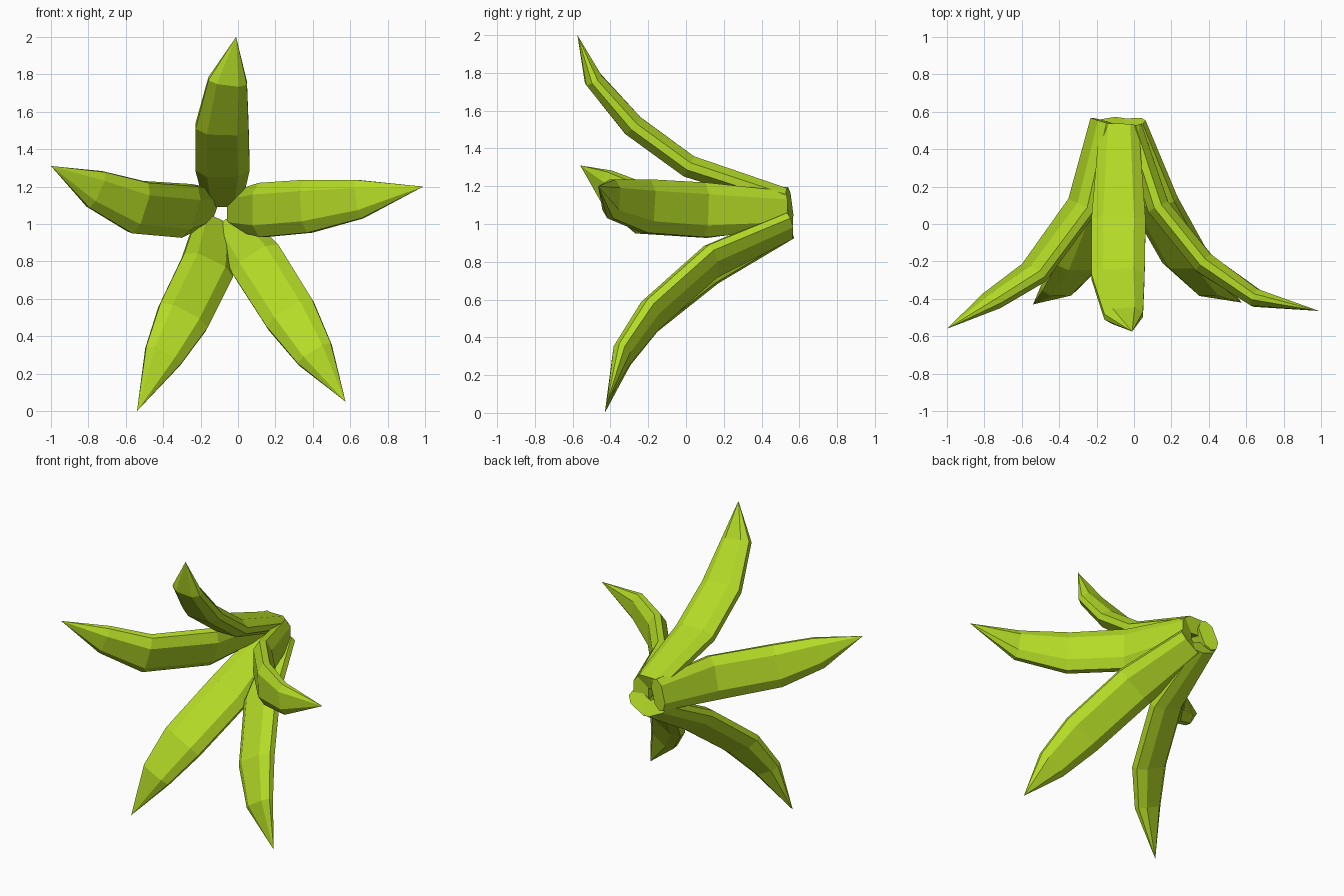
import bpy, bmesh
from mathutils import Vector

if "Cube" in bpy.data.objects:
    bpy.data.objects.remove(bpy.data.objects["Cube"])

green = bpy.data.materials.new("lime_green")
green.diffuse_color = (0.46, 0.71, 0.02, 1)
green.use_nodes = True
green.node_tree.nodes["Principled BSDF"].inputs["Base Color"].default_value = green.diffuse_color

# flattened octagon section: (share of half width, share of half thickness)
SECTION = [(1, .35), (.57, 1), (-.57, 1), (-1, .35), (-1, -.35), (-.57, -1), (.57, -1), (1, -.35)]
# half width and half thickness of each ring, base to shoulder
SIZES = [(.105, .052), (.145, .06), (.142, .06), (.104, .048)]


def leaf(name, path, side):
    """Tapered bent leaf along a path of four rings, ending in a point."""
    pts = [Vector(p) for p in path]
    bm = bmesh.new()
    rings = []
    for i, (w, t) in enumerate(SIZES):
        a = (pts[i] - pts[i - 1]).normalized() if i else Vector()
        tangent = (a + (pts[i + 1] - pts[i]).normalized()).normalized()
        s = Vector(side)
        s = (s - tangent * s.dot(tangent)).normalized()
        n = tangent.cross(s)
        rings.append([bm.verts.new(pts[i] + s * w * u + n * t * v) for u, v in SECTION])
    tip = bm.verts.new(pts[-1])
    bm.faces.new(rings[0])
    for k in range(8):
        j = (k + 1) % 8
        for a, b in zip(rings, rings[1:]):
            bm.faces.new((a[k], a[j], b[j], b[k]))
        bm.faces.new((rings[-1][k], rings[-1][j], tip))
    bmesh.ops.recalc_face_normals(bm, faces=bm.faces)
    me = bpy.data.meshes.new(name)
    bm.to_mesh(me)
    bm.free()
    me.materials.append(green)
    bpy.context.collection.objects.link(bpy.data.objects.new(name, me))


# five leaves joined at the back, spreading forward
leaf("top_leaf", [(-.08, .52, 1.14), (-.083, .015, 1.305), (-.085, -.28, 1.52),
                  (-.055, -.49, 1.765), (-.01, -.575, 2.0)], (1, 0, 0))
leaf("left_leaf", [(-.165, .55, 1.09), (-.275, .10, 1.07), (-.535, -.26, 1.09),
                   (-.76, -.41, 1.185), (-1.0, -.56, 1.31)], (.38, 0, 1))
leaf("right_leaf", [(-.01, .52, 1.07), (.13, .09, 1.075), (.375, -.21, 1.095),
                    (.65, -.395, 1.133), (.99, -.465, 1.2)], (0, 0, 1))
leaf("lower_left_leaf", [(-.13, .54, .99), (-.165, .13, .765), (-.295, -.20, .50),
                         (-.40, -.34, .295), (-.54, -.43, .0)], (.25, 0, -.14))
leaf("lower_right_leaf", [(-.035, .54, .99), (.10, .13, .80), (.28, -.19, .515),
                          (.41, -.34, .305), (.575, -.42, .05)], (.24, 0, .14))
